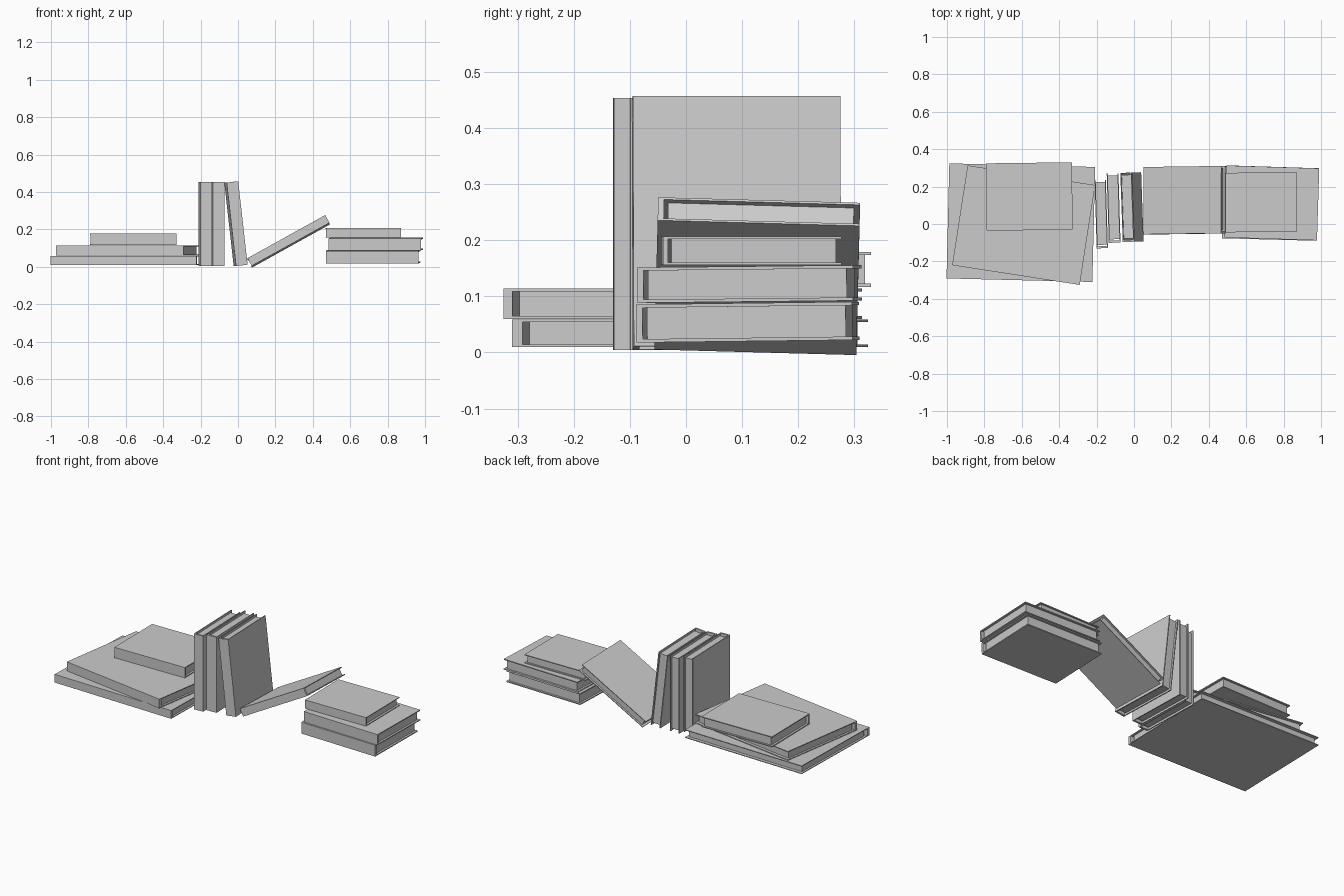
import bpy, bmesh
from math import radians

cube = bpy.data.objects.get("Cube")
if cube:
    bpy.data.objects.remove(cube, do_unlink=True)

grey = bpy.data.materials.new("plain_grey")
grey.use_nodes = True
colour = (0.6, 0.6, 0.6, 1)
grey.diffuse_color = colour
grey.node_tree.nodes["Principled BSDF"].inputs["Base Color"].default_value = colour


def extrude_profile(bm, profile, half):
    """Sweep a closed y/z profile along x, from -half to half."""
    face = bm.faces.new([bm.verts.new((-half, y, z)) for y, z in profile])
    swept = bmesh.ops.extrude_face_region(bm, geom=[face])["geom"]
    moved = [v for v in swept if isinstance(v, bmesh.types.BMVert)]
    bmesh.ops.translate(bm, verts=moved, vec=(2 * half, 0, 0))


def book(name, centre, size, turn):
    """A hard cover with its spine on -y, wrapped around a smaller page block."""
    length, depth, thick = size
    y0, y1, z = -depth / 2, depth / 2, thick / 2
    inner = z - 0.09 * thick
    spine = y0 + 0.03 * depth
    pages = spine + 0.02 * depth
    fore = y1 - 0.03 * depth
    bm = bmesh.new()
    # Cover: two boards and the spine
    extrude_profile(bm, [(y0, -z), (y1, -z), (y1, -inner), (spine, -inner),
                         (spine, inner), (y1, inner), (y1, z), (y0, z)], length / 2)
    # Page block
    extrude_profile(bm, [(pages, -inner), (fore, -inner), (fore, inner),
                         (pages, inner)], length / 2 - 0.012)
    bmesh.ops.recalc_face_normals(bm, faces=bm.faces)
    mesh = bpy.data.meshes.new(name)
    bm.to_mesh(mesh)
    bm.free()
    mesh.materials.append(grey)
    ob = bpy.data.objects.new(name, mesh)
    ob.location = centre
    ob.rotation_euler = [radians(a) for a in turn]
    bpy.context.collection.objects.link(ob)


# Stack of large flat books
book("large_book_bottom", (-0.605, 0.007, 0.034), (0.78, 0.615, 0.049), (0, 0, -1.4))
book("large_book_middle", (-0.59, -0.006, 0.087), (0.69, 0.54, 0.054), (0, 0, -8.8))
book("large_book_top", (-0.56, 0.147, 0.148), (0.46, 0.36, 0.062), (0, 0, 0.7))

# Upright books, the last one leaning on the others
book("upright_book_outer", (-0.175, 0.053, 0.229), (0.449, 0.365, 0.06), (0, 90, 1.7))
book("upright_book_middle", (-0.109, 0.085, 0.229), (0.449, 0.37, 0.063), (0, 90, 1.7))
book("upright_book_leaning", (-0.011, 0.09, 0.231), (0.449, 0.37, 0.062), (0, 83.6, 2))

# Book sloping up onto the small stack
book("sloping_book", (0.27, 0.127, 0.136), (0.475, 0.36, 0.047), (-1.8, -29, 0.8))

# Stack of small flat books
book("small_book_bottom", (0.722, 0.11, 0.054), (0.495, 0.385, 0.068), (0.7, 0, -1.5))
book("small_book_middle", (0.737, 0.113, 0.122), (0.495, 0.385, 0.063), (0.6, 0, -1.8))
book("small_book_top", (0.67, 0.116, 0.181), (0.4, 0.318, 0.051), (0, 0, 0.5))
